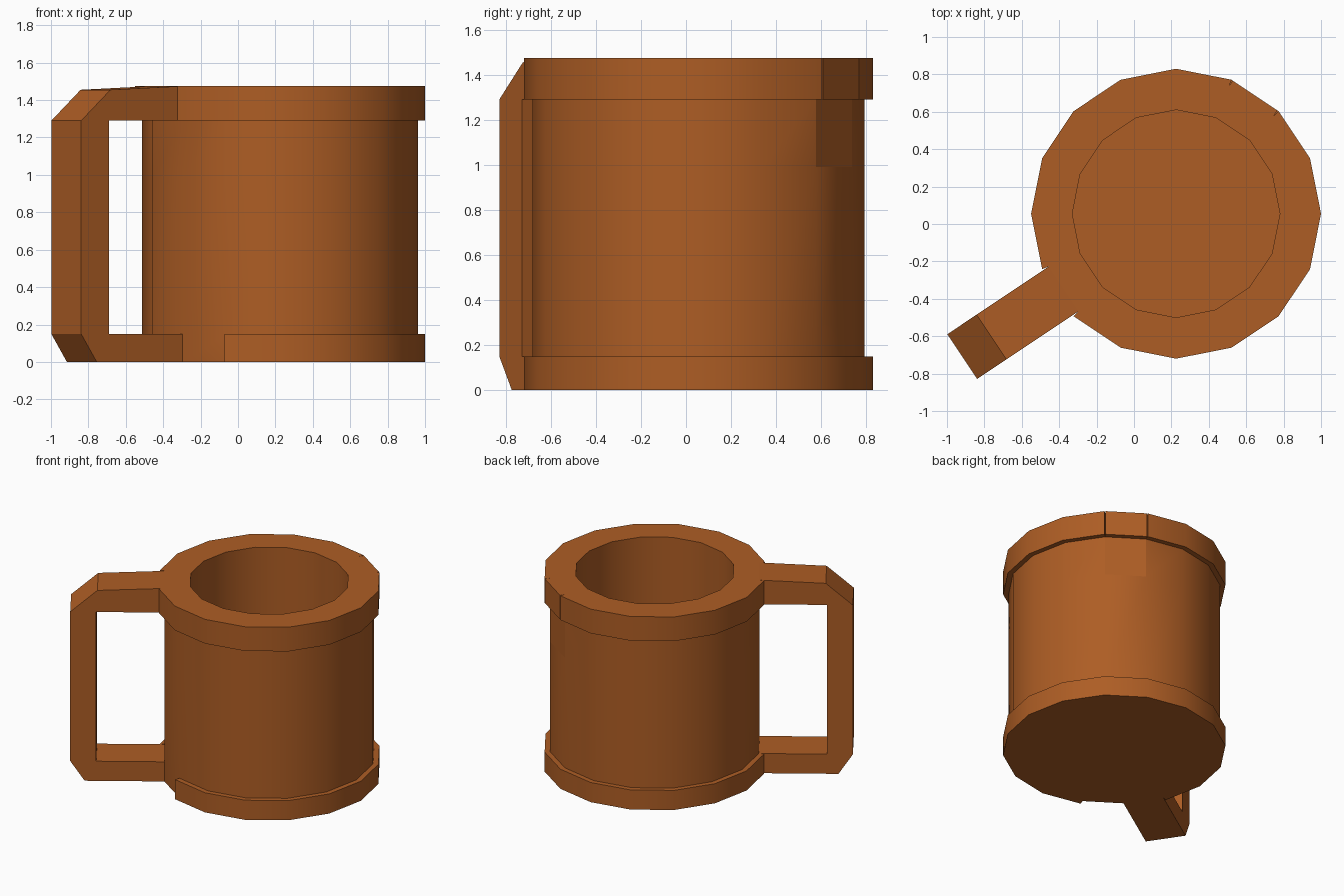
import bpy, bmesh
from math import cos, sin, pi, radians
from mathutils import Vector

cube = bpy.data.objects.get("Cube")
if cube:
    bpy.data.objects.remove(cube)

SIDES = 16
STEP = 2 * pi / SIDES
BODY_R, RIM_R, BORE_R = 0.737, 0.775, 0.555
HEIGHT, FOOT_TOP, RIM_LOW, PATCH_LOW = 1.475, 0.15, 1.29, 0.99
CENTRE = Vector((0.225, 0.055, 0))
HANDLE_SIDE, LATCH_SIDE = 9, 2

clay = bpy.data.materials.new("brown clay")
clay.use_nodes = True
colour = (0.42, 0.11, 0.018, 1)
clay.diffuse_color = colour
bsdf = next(n for n in clay.node_tree.nodes if n.type == 'BSDF_PRINCIPLED')
bsdf.inputs["Base Color"].default_value = colour


def finish(name, bm, flat=()):
    """Smooth gentle bends, keep corners sharp, and make the object."""
    bmesh.ops.recalc_face_normals(bm, faces=bm.faces)
    for f in bm.faces:
        f.smooth = f not in flat
    for e in bm.edges:
        e.smooth = len(e.link_faces) == 2 and e.calc_face_angle(pi) < radians(30)
    mesh = bpy.data.meshes.new(name)
    bm.to_mesh(mesh)
    bm.free()
    mesh.materials.append(clay)
    obj = bpy.data.objects.new(name, mesh)
    obj.location = CENTRE
    bpy.context.collection.objects.link(obj)
    return obj


def extrude(bm, faces):
    """Extrude a group of faces and return the new vertices."""
    new = bmesh.ops.extrude_face_region(bm, geom=faces)["geom"]
    old = [f for f in faces if f.is_valid]
    if old:
        bmesh.ops.delete(bm, geom=old, context='FACES_ONLY')
    return [v for v in new if isinstance(v, bmesh.types.BMVert)]


# Mug: outer wall, lip, bore and floor as stacked rings
bm = bmesh.new()
profile = [(BODY_R, 0), (BODY_R, FOOT_TOP), (BODY_R, PATCH_LOW), (BODY_R, RIM_LOW),
           (BODY_R, HEIGHT), (BORE_R, HEIGHT), (BORE_R, FOOT_TOP)]
rings = [[bm.verts.new((r * cos(i * STEP), r * sin(i * STEP), z)) for i in range(SIDES)]
         for r, z in profile]
bands = []
for a, b in zip(rings, rings[1:]):
    bands.append([bm.faces.new((a[i], a[(i + 1) % SIDES], b[(i + 1) % SIDES], b[i]))
                  for i in range(SIDES)])
bm.faces.new(rings[0][::-1])
bm.faces.new(rings[-1])
bm.normal_update()
foot, patch, rim = bands[0], bands[2][LATCH_SIDE], bands[3]
latch = rim[LATCH_SIDE]

# Foot and rim bands stand proud, with gaps at the handle
foot_faces = [f for i, f in enumerate(foot) if i not in (HANDLE_SIDE, HANDLE_SIDE + 1)]
rim_faces = [f for i, f in enumerate(rim) if i not in (HANDLE_SIDE, LATCH_SIDE)]
for group in (foot_faces, rim_faces):
    for v in extrude(bm, group):
        v.co.x *= RIM_R / BODY_R
        v.co.y *= RIM_R / BODY_R

# One rim block pushed straight out, leaving a thin slit on each side
push = latch.normal * (RIM_R - BODY_R) * cos(STEP / 2)
for v in extrude(bm, [latch]):
    v.co += push
finish("mug_body", bm, flat=(patch,))

# Handle: a bracket outline given thickness and turned to its side of the mug
bm = bmesh.new()
start = BODY_R * cos(STEP / 2)
outline = [(start, HEIGHT), (1.187, 1.455), (1.375, RIM_LOW), (1.375, FOOT_TOP),
           (1.275, 0), (start, 0), (start, FOOT_TOP), (1.195, FOOT_TOP),
           (1.195, RIM_LOW), (start, RIM_LOW)]
width = 2 * BODY_R * sin(STEP / 2)
side = bm.faces.new([bm.verts.new((r, -width / 2, z)) for r, z in outline])
new = bmesh.ops.extrude_face_region(bm, geom=[side], use_keep_orig=True)["geom"]
for v in new:
    if isinstance(v, bmesh.types.BMVert):
        v.co.y += width
handle = finish("handle", bm)
handle.rotation_euler.z = (HANDLE_SIDE + 0.5) * STEP
